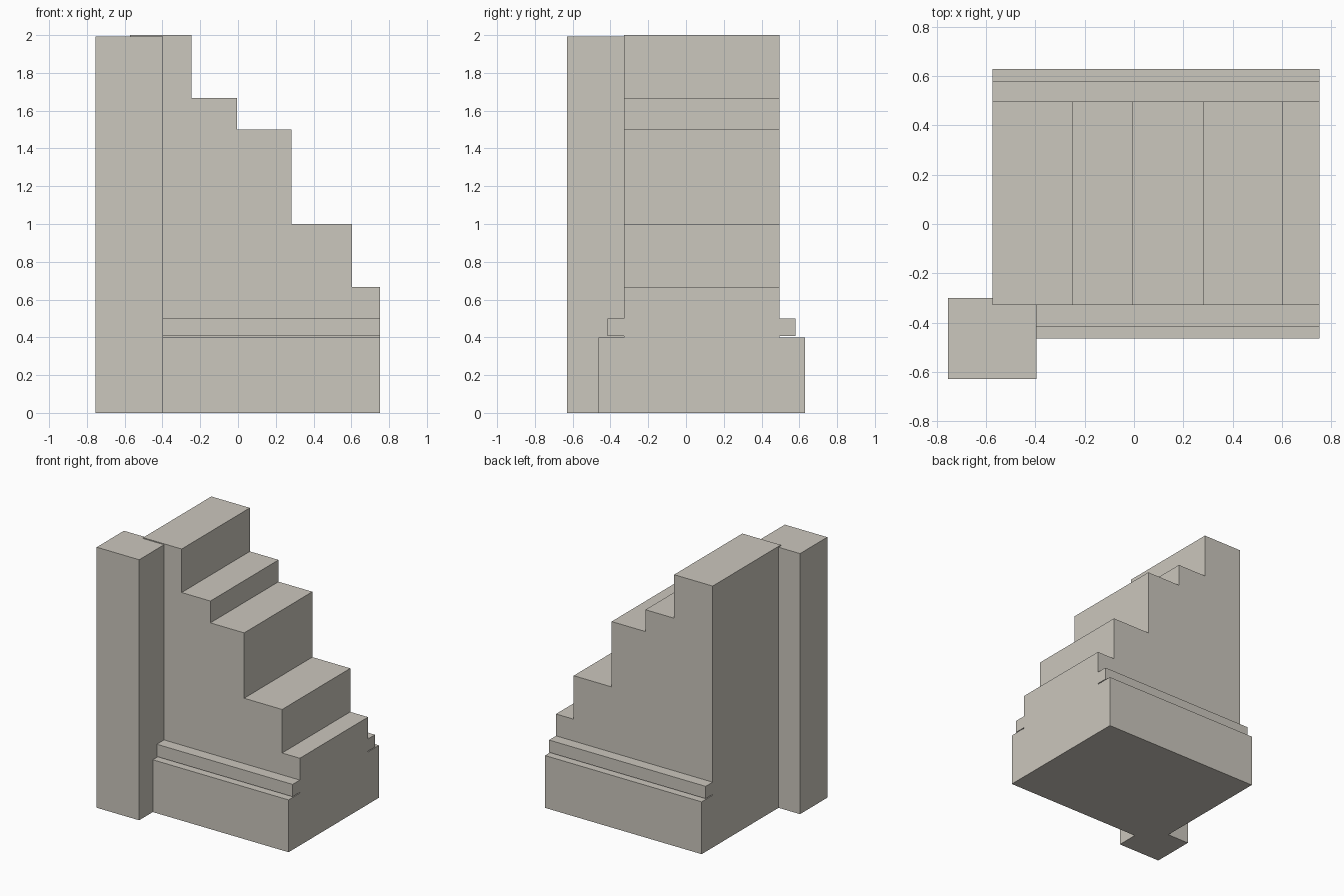
import bpy

if "Cube" in bpy.data.objects:
    bpy.data.objects.remove(bpy.data.objects["Cube"])

stone = bpy.data.materials.new("warm grey stone")
stone.diffuse_color = (0.60, 0.57, 0.51, 1)
stone.use_nodes = True
stone.node_tree.nodes["Principled BSDF"].inputs["Base Color"].default_value = stone.diffuse_color


def extrude(name, profile, y0, y1):
    """Extrude an x-z outline (counter-clockwise from the front) along y."""
    n = len(profile)
    verts = [(x, y, z) for y in (y0, y1) for x, z in profile]
    faces = [tuple(range(n)), tuple(range(2 * n - 1, n - 1, -1))]
    faces += [(i, i + n, (i + 1) % n + n, (i + 1) % n) for i in range(n)]
    mesh = bpy.data.meshes.new(name)
    mesh.from_pydata(verts, [], faces)
    mesh.materials.append(stone)
    obj = bpy.data.objects.new(name, mesh)
    bpy.context.collection.objects.link(obj)
    return obj


def box(name, x0, x1, y0, y1, z0, z1):
    return extrude(name, [(x0, z0), (x1, z0), (x1, z1), (x0, z1)], y0, y1)


LEFT, RIGHT = -0.573, 0.753
WALL_FRONT, WALL_BACK = -0.328, 0.496

# Stepped wall: (right end, height) of each step, from the bottom up
steps = [(RIGHT, 0.667), (0.603, 1.0), (0.282, 1.5), (-0.004, 1.667), (-0.247, 2.0)]
outline = [(LEFT, 0), (RIGHT, 0)]
for i, (x, z) in enumerate(steps):
    outline.append((x, z))
    outline.append((steps[i + 1][0] if i + 1 < len(steps) else LEFT, z))
extrude("stepped_wall", outline, WALL_FRONT, WALL_BACK)

# Skirting board and moulding on both long sides
box("front_skirting", LEFT, RIGHT, -0.464, WALL_FRONT, 0, 0.4)
box("back_skirting", LEFT, RIGHT, WALL_BACK, 0.629, 0, 0.4)
box("front_moulding", LEFT, RIGHT, -0.415, WALL_FRONT, 0.406, 0.5)
box("back_moulding", LEFT, RIGHT, WALL_BACK, 0.58, 0.406, 0.5)

# Corner post
box("corner_post", -0.755, -0.396, -0.629, -0.30, 0, 1.993)
